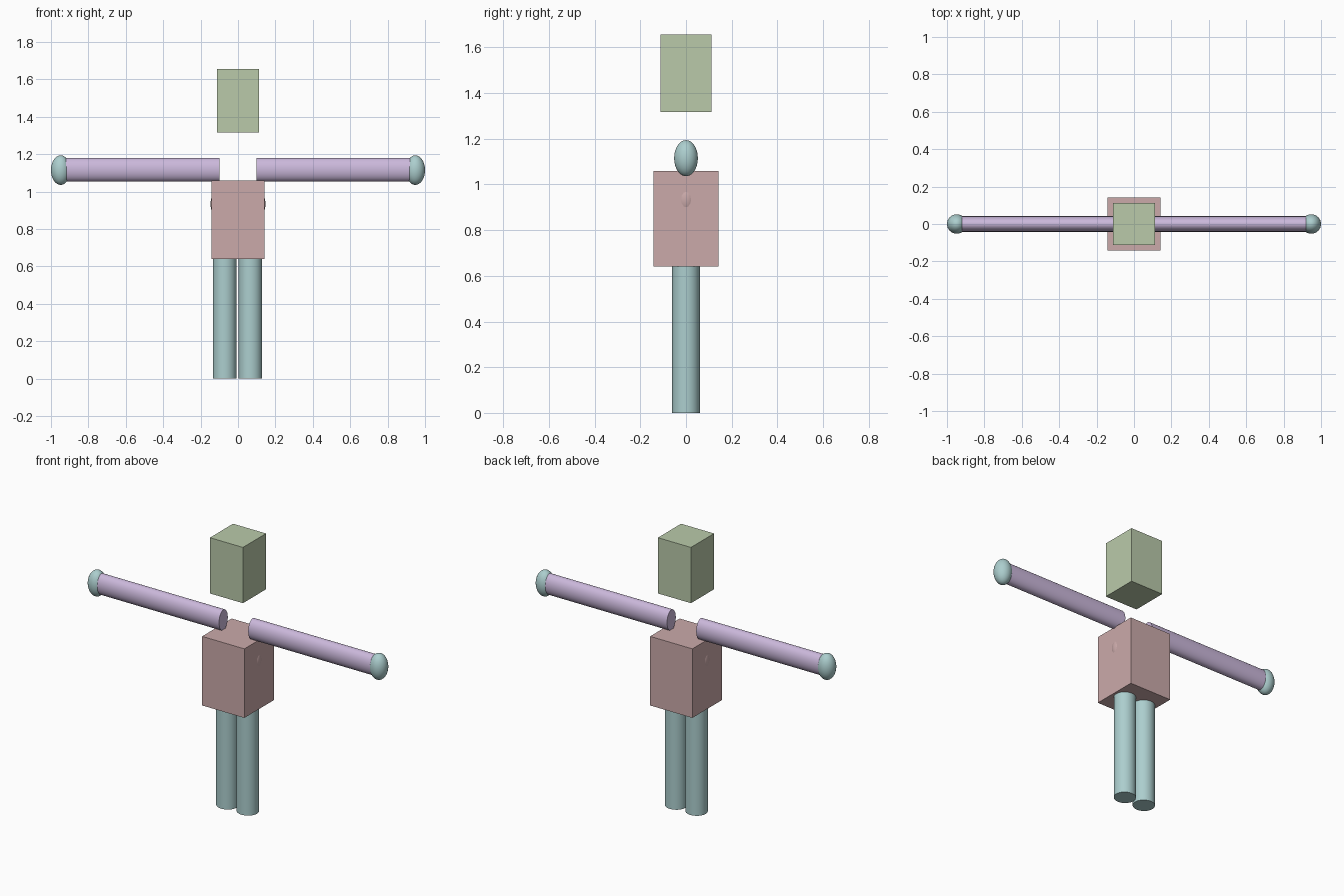
import bpy, math

if "Cube" in bpy.data.objects:
    bpy.data.objects.remove(bpy.data.objects["Cube"])


def material(name, rgb):
    # 8-bit display colour to linear
    m = bpy.data.materials.new(name)
    m.diffuse_color = [((c / 255 + 0.055) / 1.055) ** 2.4 for c in rgb] + [1]
    m.use_nodes = True
    m.node_tree.nodes["Principled BSDF"].inputs["Base Color"].default_value = m.diffuse_color
    return m


GREEN = material("sage_green", (186, 202, 170))
PINK = material("dusty_pink", (203, 170, 170))
PURPLE = material("lilac", (203, 184, 219))
TEAL = material("pale_teal", (172, 206, 206))


def finish(name, mat, scale, smooth):
    ob = bpy.context.object
    ob.name = name
    ob.scale = scale
    bpy.ops.object.transform_apply(location=False, rotation=True, scale=True)
    ob.data.materials.append(mat)
    if smooth:
        bpy.ops.object.shade_smooth_by_angle(angle=math.radians(30))
    return ob


def box(name, mat, centre, size):
    bpy.ops.mesh.primitive_cube_add(size=1, location=centre)
    return finish(name, mat, size, False)


def ellipsoid(name, mat, centre, radii):
    bpy.ops.mesh.primitive_uv_sphere_add(segments=32, ring_count=16, radius=1, location=centre)
    return finish(name, mat, radii, True)


def rod(name, mat, centre, scale, rotation=(0, 0, 0)):
    bpy.ops.mesh.primitive_cylinder_add(vertices=32, radius=1, depth=1,
                                        location=centre, rotation=rotation)
    return finish(name, mat, scale, True)


# Head and torso blocks
box("head", GREEN, (0, 0, 1.487), (0.222, 0.222, 0.339))
box("torso", PINK, (0, 0, 0.85), (0.284, 0.284, 0.42))

HAND = (0.052, 0.052, 0.079)
for side, s in (("left", 1), ("right", -1)):
    # Oval arm lying along x
    rod(side + "_arm", PURPLE, (s * 0.523, 0, 1.117), (0.063, 0.042, 0.85),
        (0, math.pi / 2, 0))
    # Hand at the arm tip
    ellipsoid(side + "_hand", TEAL, (s * 0.948, 0, 1.115), HAND)
    # Small bump showing through the torso side
    ellipsoid(side + "_side_bump", PINK, (s * 0.095, 0, 0.934), HAND)
    # Leg
    rod(side + "_leg", TEAL, (s * 0.0685 - 0.0025, 0, 0.321), (0.0625, 0.0605, 0.642))
